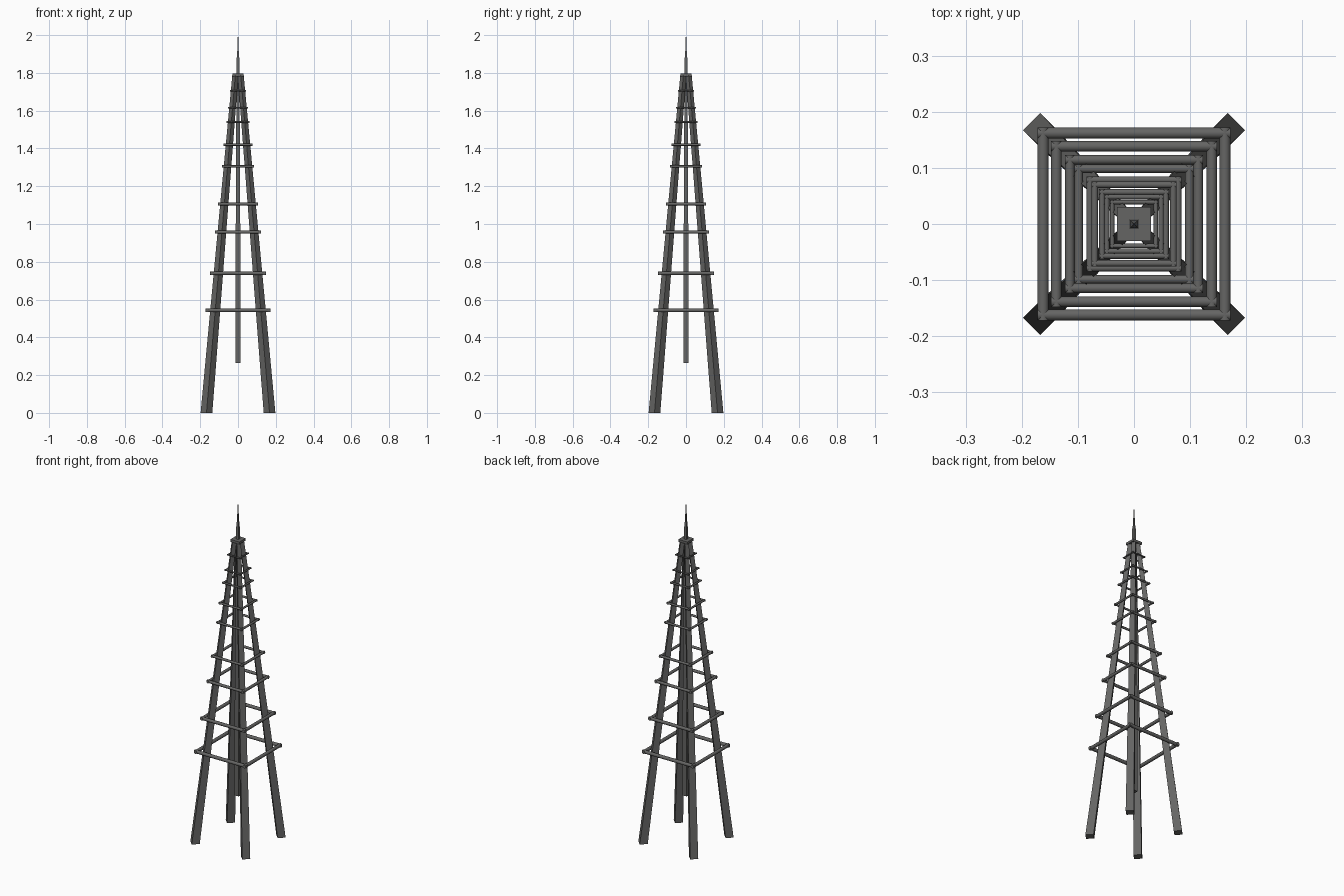
import bpy, bmesh, math
from mathutils import Matrix, Vector

if "Cube" in bpy.data.objects:
    bpy.data.objects.remove(bpy.data.objects["Cube"])

steel = bpy.data.materials.new("dark grey steel")
steel.diffuse_color = (0.13, 0.13, 0.127, 1)
steel.use_nodes = True
steel.node_tree.nodes["Principled BSDF"].inputs["Base Color"].default_value = steel.diffuse_color


def finish(bm, name, smooth=False):
    bmesh.ops.recalc_face_normals(bm, faces=bm.faces[:])
    if smooth:
        for f in bm.faces:
            f.smooth = len(f.verts) == 4
        for e in bm.edges:
            if len(e.link_faces) == 2 and e.calc_face_angle() > math.radians(40):
                e.smooth = False
    mesh = bpy.data.meshes.new(name)
    bm.to_mesh(mesh)
    bm.free()
    mesh.materials.append(steel)
    ob = bpy.data.objects.new(name, mesh)
    bpy.context.collection.objects.link(ob)
    return ob


def loft(bm, sections, turn=0.0):
    """Four-sided beam through (x, y, z, corner radius) sections."""
    loops = []
    for x, y, z, r in sections:
        loops.append([bm.verts.new((x + r * math.cos(turn + i * math.pi / 2),
                                    y + r * math.sin(turn + i * math.pi / 2), z))
                      for i in range(4)])
    for a, b in zip(loops, loops[1:]):
        for i in range(4):
            j = (i + 1) % 4
            bm.faces.new((a[i], a[j], b[j], b[i]))
    bm.faces.new(loops[0][::-1])
    bm.faces.new(loops[-1])


# Four tapering legs, set diagonally
for sx, side in ((-1, "left"), (1, "right")):
    for sy, end in ((-1, "front"), (1, "back")):
        bm = bmesh.new()
        loft(bm, [(sx * 0.167, sy * 0.167, 0, 0.031),
                  (sx * 0.014, sy * 0.014, 1.79, 0.016)])
        finish(bm, f"{end}_{side}_leg")

# Square frames of round bars: height, half width, bar radius
frames = [(0.543, 0.172, 0.0100), (0.739, 0.148, 0.0095), (0.957, 0.123, 0.0085),
          (1.106, 0.106, 0.0075), (1.305, 0.085, 0.0065), (1.420, 0.076, 0.0060),
          (1.540, 0.062, 0.0052), (1.615, 0.053, 0.0046), (1.705, 0.043, 0.0040)]
for n, (z, half, r) in enumerate(frames):
    bm = bmesh.new()
    for k in range(4):
        m = (Matrix.Rotation(k * math.pi / 2, 4, 'Z')
             @ Matrix.Translation(Vector((half - r, 0, z)))
             @ Matrix.Rotation(math.pi / 2, 4, 'X'))
        bmesh.ops.create_cone(bm, cap_ends=True, segments=12, radius1=r, radius2=r,
                              depth=2 * half, matrix=m)
    finish(bm, f"frame_{n + 1}", smooth=True)

# Cap plate on top of the legs
bm = bmesh.new()
s = 0.030 * math.sqrt(2)
loft(bm, [(0, 0, 1.782, s), (0, 0, 1.796, s)], math.pi / 4)
finish(bm, "cap_plate")

# Central mast hanging inside the legs
q = math.sqrt(2)
bm = bmesh.new()
loft(bm, [(0, 0, 0.265, 0.0135 * q), (0, 0, 0.63, 0.0135 * q),
          (0, 0, 1.1, 0.0115 * q), (0, 0, 1.79, 0.008 * q)], math.pi / 4)
finish(bm, "central_mast")

# Spire
bm = bmesh.new()
loft(bm, [(0, 0, 1.79, 0.008 * q), (0, 0, 1.89, 0.0065 * q),
          (0, 0, 1.90, 0.0045 * q), (0, 0, 2.0, 0.001 * q)], math.pi / 4)
finish(bm, "spire")
